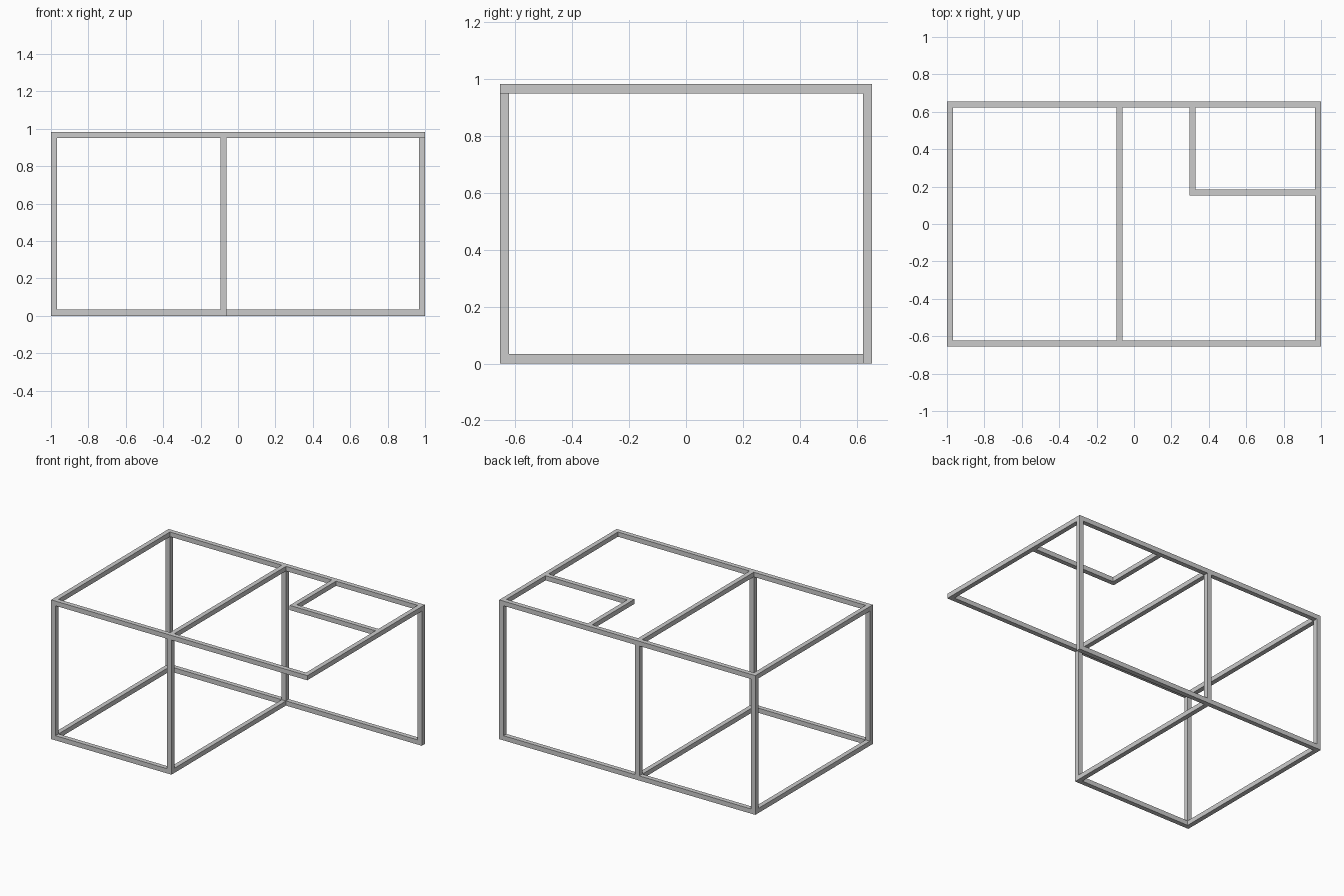
import bpy

if "Cube" in bpy.data.objects:
    bpy.data.objects.remove(bpy.data.objects["Cube"])

T = 0.033                     # bar thickness
W, D, H = 1.0, 0.655, 0.983   # half width, half depth, height
X_MID = -0.061                # right face of the middle frame
X_WELL, Y_WELL = 0.297, 0.152 # inner corner of the roof opening


def bar(name, lo, hi):
    """Square-section bar between two opposite box corners."""
    bpy.ops.mesh.primitive_cube_add(size=1, location=[(a + b) / 2 for a, b in zip(lo, hi)])
    ob = bpy.context.object
    ob.name = name
    ob.scale = [b - a for a, b in zip(lo, hi)]
    bpy.ops.object.transform_apply(location=False, rotation=False, scale=True)


def rail_x(name, x0, x1, y, z):
    bar(name, (x0, y, z), (x1, y + T, z + T))


def rail_y(name, x, y0, y1, z):
    bar(name, (x, y0, z), (x + T, y1, z + T))


front, back, top = -D, D - T, H - T
left, mid, right = -W, X_MID - T, W - T

# Roof frame
rail_x("roof_front_rail", -W, W, front, top)
rail_x("roof_back_rail", -W, W, back, top)
for name, x in (("left", left), ("middle", mid), ("right", right)):
    rail_y(f"roof_{name}_rail", x, front + T, back, top)

# Small corner opening in the roof
rail_x("opening_front_rail", X_WELL, right, Y_WELL, top)
rail_y("opening_side_rail", X_WELL, Y_WELL + T, back, top)

# Floor frame, open at the front right
rail_x("floor_front_rail", -W, X_MID, front, 0)
rail_x("floor_back_rail", -W, W, back, 0)
for name, x in (("left", left), ("middle", mid)):
    rail_y(f"floor_{name}_rail", x, front + T, back, 0)

# Posts, none under the front right corner
for name, x, y in (("front_left", left, front), ("front_middle", mid, front),
                   ("back_left", left, back), ("back_middle", mid, back),
                   ("back_right", right, back)):
    bar(f"{name}_post", (x, y, T), (x + T, y + T, top))
